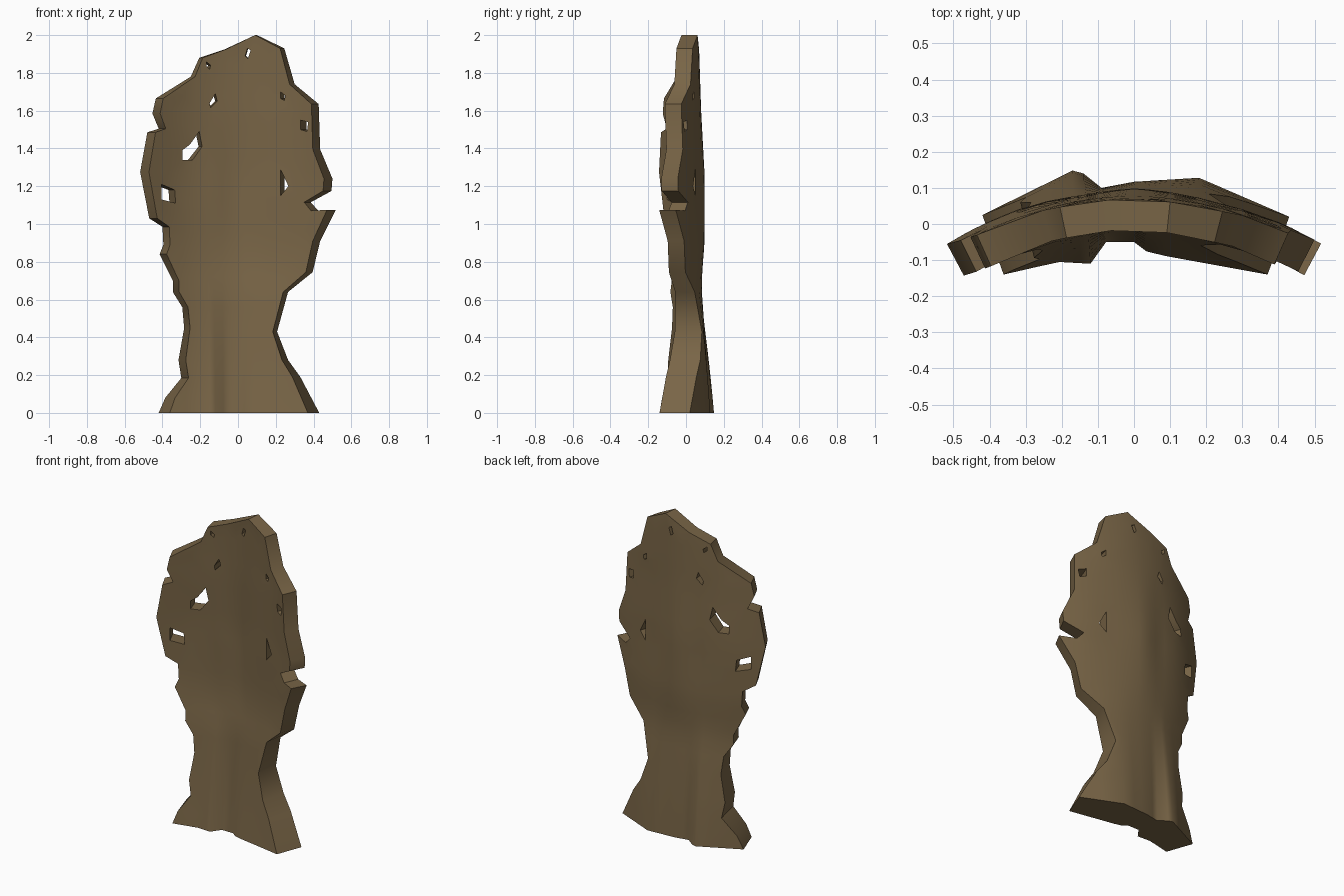
import bpy, bmesh, math
from mathutils import Vector
from mathutils.geometry import delaunay_2d_cdt

if "Cube" in bpy.data.objects:
    bpy.data.objects.remove(bpy.data.objects["Cube"])

# Ragged silhouette of the bark slab (x, z), clockwise from bottom left
LEFT = [(-.42, 0), (-.385, .08), (-.3, .185), (-.315, .28), (-.285, .45), (-.295, .56),
        (-.345, .64), (-.345, .7), (-.415, .84), (-.395, .89), (-.4, .985), (-.47, 1.03),
        (-.518, 1.275), (-.48, 1.485), (-.42, 1.505), (-.453, 1.585), (-.435, 1.665),
        (-.25, 1.78), (-.205, 1.88), (-.07, 1.925)]
RIGHT = [(.1, 2), (.245, 1.93), (.3, 1.74), (.427, 1.635), (.435, 1.395), (.5, 1.24),
         (.495, 1.175), (.385, 1.115), (.425, 1.07), (.518, 1.075), (.435, .91), (.395, .745),
         (.265, .64), (.207, .43), (.265, .28), (.33, .19), (.43, 0)]
COLS = [.3, .18, .1, .04, 0, -.05, -.09, -.14, -.17, -.24, -.32]
OUTLINE = LEFT + RIGHT + [(x, 0) for x in COLS]

# Holes as seen on the front surface
HOLES = [
    [(-.295, 1.39), (-.255, 1.42), (-.205, 1.49), (-.19, 1.41), (-.24, 1.34), (-.295, 1.34)],
    [(-.405, 1.21), (-.335, 1.18), (-.33, 1.11), (-.405, 1.13)],
    [(-.15, 1.64), (-.12, 1.69), (-.11, 1.65), (-.145, 1.615)],
    [(-.168, 1.86), (-.145, 1.84), (-.15, 1.82), (-.168, 1.835)],
    [(.038, 1.89), (.05, 1.93), (.067, 1.92), (.052, 1.875)],
    [(.225, 1.70), (.25, 1.68), (.245, 1.655), (.225, 1.665)],
    [(.33, 1.55), (.372, 1.54), (.365, 1.49), (.33, 1.50)],
    [(.225, 1.29), (.267, 1.2), (.225, 1.15)]]
SHRINK = .91
HOLES = [[(x / SHRINK, z) for x, z in h] for h in HOLES]

# Cross-sections of the flared foot (x, y), and centre line of the back by height
FOOT_BACK = [(-.42, .025), (-.17, .148), (-.14, .14), (-.09, .10), (0, .117), (.18, .128), (.43, .02)]
FOOT_FRONT = [(-.36, -.14), (-.21, -.105), (-.12, -.11), (-.08, -.05), (0, -.05),
              (.04, -.08), (.15, -.1), (.37, -.14)]
SPINE = [(0, .10), (.4, .085), (.65, .078), (.9, .098), (1.25, .099), (1.6, .08), (2, .067)]


def lerp_table(table, t):
    if t <= table[0][0]:
        return table[0][1]
    for (a, u), (b, v) in zip(table, table[1:]):
        if t <= b:
            return u + (v - u) * (t - a) / (b - a)
    return table[-1][1]


def dip(x, z):
    # shallow hollows on both sides of the central ridge
    left = .013 * max(0, 1 - abs(x + .14) / .14)
    right = .018 * max(0, 1 - abs(x - .22) / .22)
    return (left + right) * max(0, 1 - abs(z - 1.2) / .5)


def back_point(x, z):
    w = max(0, 1 - z / .75)
    y = lerp_table(SPINE, z) - .57 * x * x - dip(x, z)
    return Vector((x, y * (1 - w) + lerp_table(FOOT_BACK, x) * w, z))


def front_point(x, z):
    w = max(0, 1 - z / .75)
    fx = x * (SHRINK - .05 * w)
    y = lerp_table(SPINE, z) - .085 - .7 * fx * fx - dip(x, z)
    return Vector((fx, y * (1 - w) + lerp_table(FOOT_FRONT, fx) * w, z))


def inside(p, poly):
    hit = False
    for (ax, az), (bx, bz) in zip(poly, poly[1:] + poly[:1]):
        if (az > p[1]) != (bz > p[1]) and p[0] < ax + (bx - ax) * (p[1] - az) / (bz - az):
            hit = not hit
    return hit


def edge_distance(p, poly):
    best = 9
    for a, b in zip(poly, poly[1:] + poly[:1]):
        a, b, q = Vector(a), Vector(b), Vector(p)
        t = max(0, min(1, (q - a).dot(b - a) / (b - a).length_squared))
        best = min(best, (q - a - (b - a) * t).length)
    return best


def solid(p):
    return inside(p, OUTLINE) and not any(inside(p, h) for h in HOLES)


# Flat triangulation: outline, holes and a grid of inner points
pts, edges = [], []
for loop in [OUTLINE] + HOLES:
    n, s = len(loop), len(pts)
    pts += [Vector(p) for p in loop]
    edges += [(s + i, s + (i + 1) % n) for i in range(n)]
for x in COLS + [-.4, .4]:
    for j in range(1, 25):
        p = (x, j * .08)
        if solid(p) and min(edge_distance(p, l) for l in [OUTLINE] + HOLES) > .02:
            pts.append(Vector(p))
flat, _, tris, *_ = delaunay_2d_cdt(pts, edges, [], 0, 1e-5)
tris = [t for t in tris if solid(sum((flat[i] for i in t), Vector((0, 0))) / 3)]

# Bark slab: curved back and front skins joined by rim walls
bm = bmesh.new()
back = [bm.verts.new(back_point(*p)) for p in flat]
front = [bm.verts.new(front_point(*p)) for p in flat]
count, walls = {}, set()
for t in tris:
    bm.faces.new([back[i] for i in t])
    bm.faces.new([front[i] for i in reversed(t)])
    for a, b in zip(t, list(t[1:]) + [t[0]]):
        count.setdefault(frozenset((a, b)), []).append((a, b))
for uses in count.values():
    if len(uses) == 1:
        a, b = uses[0]
        walls.add(bm.faces.new([back[b], back[a], front[a], front[b]]))
bmesh.ops.delete(bm, geom=[v for v in bm.verts if not v.link_faces], context='VERTS')
bmesh.ops.recalc_face_normals(bm, faces=bm.faces)

# Skins are smooth throughout, rims keep their corners
for f in bm.faces:
    f.smooth = True
for e in bm.edges:
    n = sum(f in walls for f in e.link_faces)
    e.smooth = n == 0 or (n == 2 and e.calc_face_angle(0) < math.radians(42))

mesh = bpy.data.meshes.new("bark_slab")
bm.to_mesh(mesh)
bm.free()
slab = bpy.data.objects.new("bark_slab", mesh)
bpy.context.collection.objects.link(slab)

mat = bpy.data.materials.new("bark brown")
mat.diffuse_color = (.19, .13, .062, 1)
mat.use_nodes = True
mat.node_tree.nodes["Principled BSDF"].inputs["Base Color"].default_value = mat.diffuse_color
mesh.materials.append(mat)
